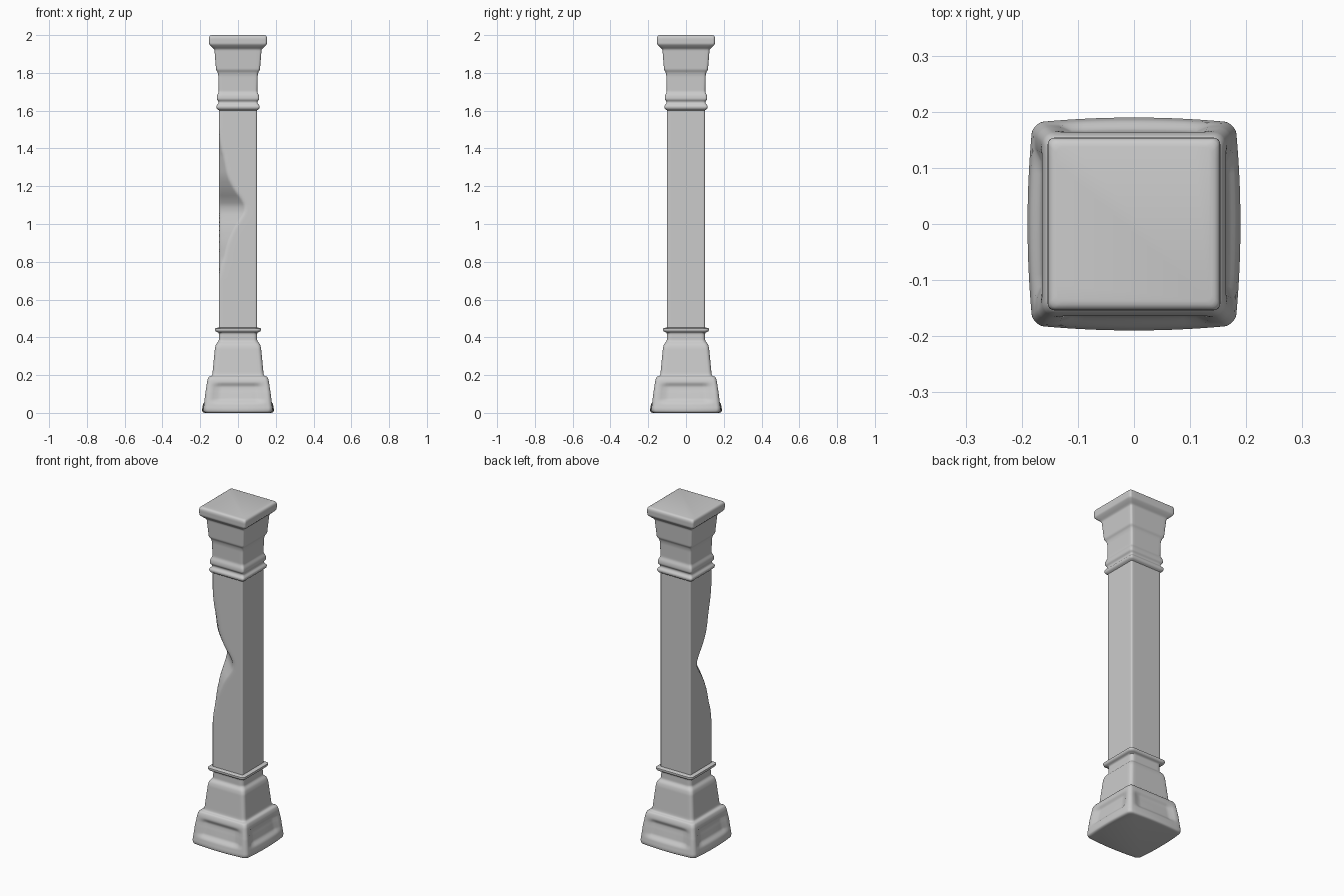
import bpy, bmesh, math

if "Cube" in bpy.data.objects:
    bpy.data.objects.remove(bpy.data.objects["Cube"])

SIDE = 14    # segments on each flat side
CORNER = 5   # segments on each rounded corner


def lerp(table, v):
    """Piecewise linear lookup in a list of (key, value)."""
    if v <= table[0][0]:
        return table[0][1]
    for (a, p), (b, q) in zip(table, table[1:]):
        if v <= b:
            return p + (q - p) * (v - a) / (b - a)
    return table[-1][1]


def window(v, lo, hi, soft):
    """Smooth 0-1-0 bump between lo and hi."""
    s = max(0.0, min(1.0, (v - lo) / soft, (hi - v) / soft))
    return s * s * (3 - 2 * s)


def resample(profile, step, passes):
    """Subdivide a (half width, z) profile and soften its bends."""
    pts = []
    for (r0, z0), (r1, z1) in zip(profile, profile[1:]):
        n = max(1, round(math.hypot(r1 - r0, z1 - z0) / step))
        pts += [(r0 + (r1 - r0) * i / n, z0 + (z1 - z0) * i / n) for i in range(n)]
    pts.append(profile[-1])
    for _ in range(passes):
        mid = [tuple((a[k] + 2 * b[k] + c[k]) / 4 for k in (0, 1))
               for a, b, c in zip(pts, pts[1:], pts[2:])]
        pts = [pts[0]] + mid + [pts[-1]]
    return pts


def section(r, radius):
    """Rounded square, half width r, counter-clockwise."""
    out = []
    f = r - radius
    for k in range(4):
        c, s = math.cos(k * math.pi / 2), math.sin(k * math.pi / 2)
        pts = [(r, -f + 2 * f * i / SIDE) for i in range(SIDE)]
        pts += [(f + radius * math.cos(a), f + radius * math.sin(a))
                for a in (math.pi / 2 * j / CORNER for j in range(CORNER))]
        out += [(x * c - y * s, x * s + y * c) for x, y in pts]
    return out


def loft(name, profile, radius, step=0.006, passes=1, deform=None, bottom=False, top=False):
    bm = bmesh.new()
    rings = []
    for r, z in resample(profile, step, passes):
        ring = []
        for x, y in section(r, radius):
            p = deform(x, y, z, r) if deform else (x, y, z)
            ring.append(bm.verts.new(p))
        rings.append(ring)
    n = len(rings[0])
    for a, b in zip(rings, rings[1:]):
        for i in range(n):
            j = (i + 1) % n
            bm.faces.new((a[i], a[j], b[j], b[i]))
    if bottom:
        bm.faces.new(rings[0][::-1])
    if top:
        bm.faces.new(rings[-1])
    mesh = bpy.data.meshes.new(name)
    bm.to_mesh(mesh)
    bm.free()
    ob = bpy.data.objects.new(name, mesh)
    bpy.context.collection.objects.link(ob)
    bpy.ops.object.select_all(action='DESELECT')
    ob.select_set(True)
    bpy.context.view_layer.objects.active = ob
    bpy.ops.object.shade_smooth_by_angle(angle=math.radians(40))
    return ob


def worn_base(x, y, z, r):
    # bulging sides near the ground, shallow sunken panel on each face
    m = max(abs(x), abs(y))
    t = min(abs(x), abs(y)) / r
    lift = 0.011 * (1 - t * t) * max(0.0, 1 - z / 0.12)
    dent = 0.013 * window(z, 0.045, 0.165, 0.03) * window(t, -1, 0.8, 0.15)
    k = (m + (lift - dent) * (m > 0.9 * r and r > 0.14)) / m
    return (x * k, y, z) if abs(x) > abs(y) else (x, y * k, z)


# depth of the broken-away corner along the shaft
GOUGE = [(0.70, 0), (0.80, 0.012), (0.90, 0.028), (0.98, 0.052), (1.04, 0.082),
         (1.08, 0.097), (1.12, 0.088), (1.18, 0.055), (1.25, 0.03),
         (1.36, 0.015), (1.52, 0)]


def broken_corner(x, y, z, r):
    depth = sum(lerp(GOUGE, z + d) for d in (-0.02, 0, 0.02)) / 3
    u = (-x - y) / math.sqrt(2)
    over = u - (r * math.sqrt(2) - 0.004 - depth)
    over = (over + math.sqrt(over * over + 0.00002)) / 2 if depth > 0.002 else 0
    over *= min(1, depth / 0.015)
    s = over / math.sqrt(2)
    return x + s, y + s, z


# stepped base with collar
loft("base", [(0.165, 0.0), (0.178, 0.004), (0.181, 0.02), (0.172, 0.11), (0.162, 0.175),
              (0.155, 0.192), (0.138, 0.196), (0.135, 0.21), (0.122, 0.345),
              (0.116, 0.365), (0.102, 0.38), (0.101, 0.424), (0.120, 0.431),
              (0.123, 0.448), (0.100, 0.452)],
     0.02, deform=worn_base, bottom=True)

# long square shaft with the corner broken away
loft("shaft", [(0.100, 0.452), (0.100, 1.602)], 0.008, step=0.01, passes=0,
     deform=broken_corner)

# moulded capital and top slab
loft("capital", [(0.100, 1.602), (0.113, 1.61), (0.116, 1.625), (0.102, 1.64),
                 (0.103, 1.648), (0.113, 1.66), (0.111, 1.68), (0.102, 1.70),
                 (0.104, 1.785), (0.108, 1.805), (0.116, 1.815), (0.125, 1.925),
                 (0.142, 1.94), (0.153, 1.952), (0.154, 1.985), (0.150, 1.997),
                 (0.138, 2.0)],
     0.012, top=True)
